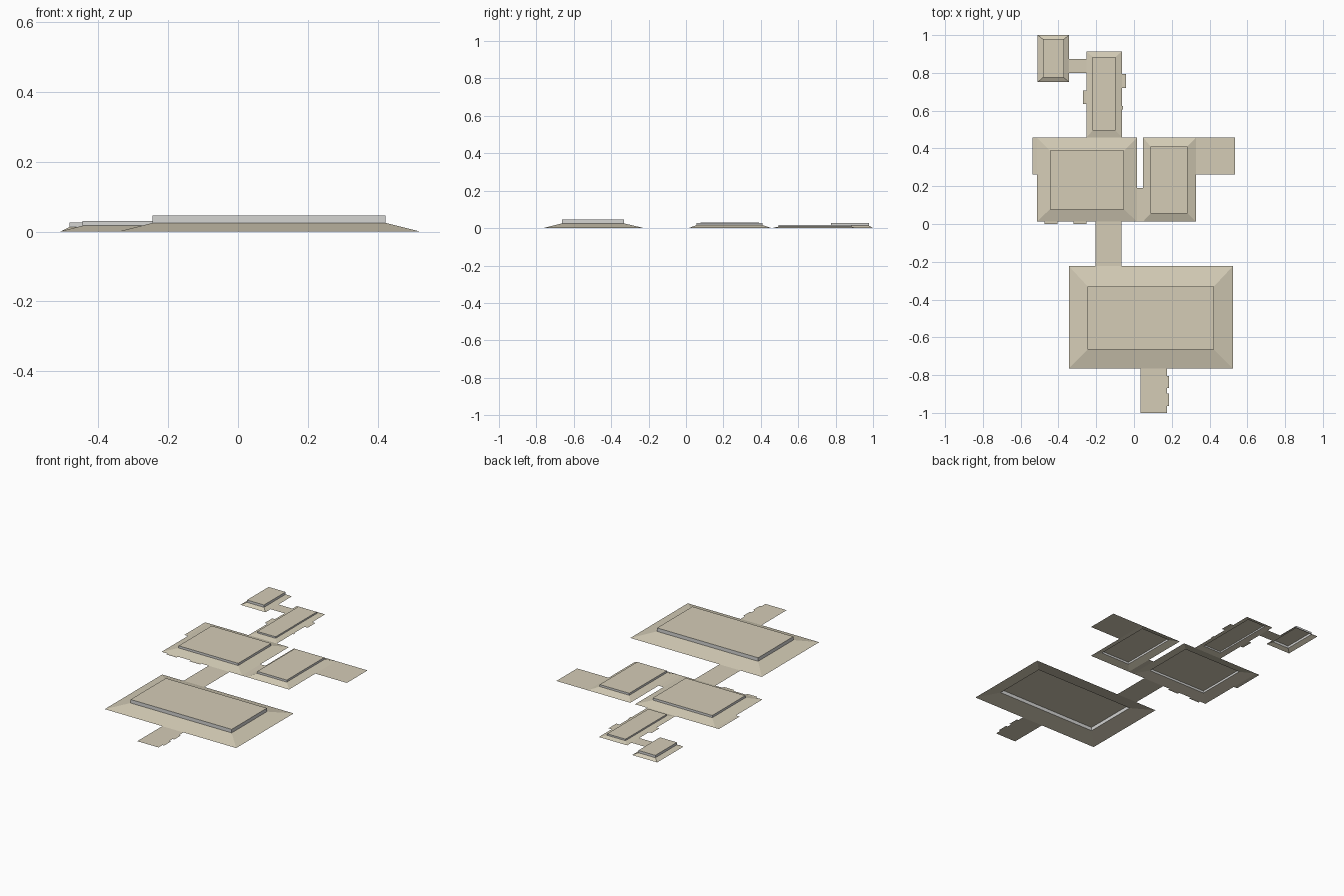
import bpy

if "Cube" in bpy.data.objects:
    bpy.data.objects.remove(bpy.data.objects["Cube"])


def material(name, color):
    m = bpy.data.materials.new(name)
    m.diffuse_color = (*color, 1)
    m.use_nodes = True
    m.node_tree.nodes["Principled BSDF"].inputs["Base Color"].default_value = m.diffuse_color
    return m


STONE = material("beige_stone", (0.66, 0.605, 0.47))
TRIM = material("grey_trim", (0.66, 0.66, 0.65))


def add_object(name, verts, faces, mats, indices):
    me = bpy.data.meshes.new(name)
    me.from_pydata(verts, [], faces)
    for m in mats:
        me.materials.append(m)
    for p, i in zip(me.polygons, indices):
        p.material_index = i
    ob = bpy.data.objects.new(name, me)
    bpy.context.collection.objects.link(ob)
    return ob


def ring(x0, x1, y0, y1, z):
    return [(x0, y0, z), (x1, y0, z), (x1, y1, z), (x0, y1, z)]


def tray_ceiling(name, outer, inner, z_slope, z_top):
    """Open shell: sloped border, upright grey wall, flat raised panel."""
    verts = ring(*outer, 0) + ring(*inner, z_slope) + ring(*inner, z_top)
    faces, idx = [], []
    for level in (0, 1):
        for i in range(4):
            j = (i + 1) % 4
            a = level * 4
            faces.append((a + i, a + j, a + 4 + j, a + 4 + i))
            idx.append(level)
    faces.append((8, 9, 10, 11))
    idx.append(0)
    return add_object(name, verts, faces, [STONE, TRIM], idx)


def flat_ceiling(name, x0, x1, y0, y1):
    return add_object(name, ring(x0, x1, y0, y1, 0), [(0, 1, 2, 3)], [STONE], [0])


# Rooms with raised ceilings: name, outer rectangle, inner rectangle, heights
for room in [
    ("great_room_ceiling", (-0.345, 0.524, -0.765, -0.223), (-0.245, 0.423, -0.664, -0.331), 0.025, 0.046),
    ("left_room_ceiling", (-0.514, 0.016, 0.013, 0.458), (-0.446, -0.053, 0.077, 0.389), 0.017, 0.030),
    ("right_room_ceiling", (0.048, 0.328, 0.013, 0.458), (0.088, 0.283, 0.056, 0.410), 0.016, 0.028),
    ("hall_ceiling", (-0.251, -0.064, 0.458, 0.914), (-0.219, -0.098, 0.495, 0.884), 0.008, 0.017),
    ("small_room_ceiling", (-0.510, -0.344, 0.751, 1.0), (-0.483, -0.371, 0.775, 0.979), 0.013, 0.027),
]:
    tray_ceiling(*room)

# Flat passages and bays between the rooms
for bay in [
    ("entry_passage", 0.035, 0.175, -1.0, -0.765),
    ("middle_passage", -0.204, -0.065, -0.223, 0.013),
    ("side_room_link", 0.016, 0.048, 0.013, 0.190),
    ("east_bay", 0.328, 0.536, 0.262, 0.458),
    ("west_bay", -0.538, -0.514, 0.262, 0.458),
    ("small_room_link", -0.344, -0.251, 0.799, 0.873),
]:
    flat_ceiling(*bay)

# Shallow window and door recesses
for i, r in enumerate([
    (0.175, 0.186, -0.868, -0.805), (0.175, 0.186, -0.963, -0.898),
    (-0.474, -0.405, 0.0, 0.013), (-0.321, -0.251, 0.0, 0.013),
    (-0.269, -0.251, 0.635, 0.708), (-0.064, -0.043, 0.719, 0.793),
    (-0.064, -0.058, 0.605, 0.625),
]):
    flat_ceiling(f"recess_{i + 1}", *r)
